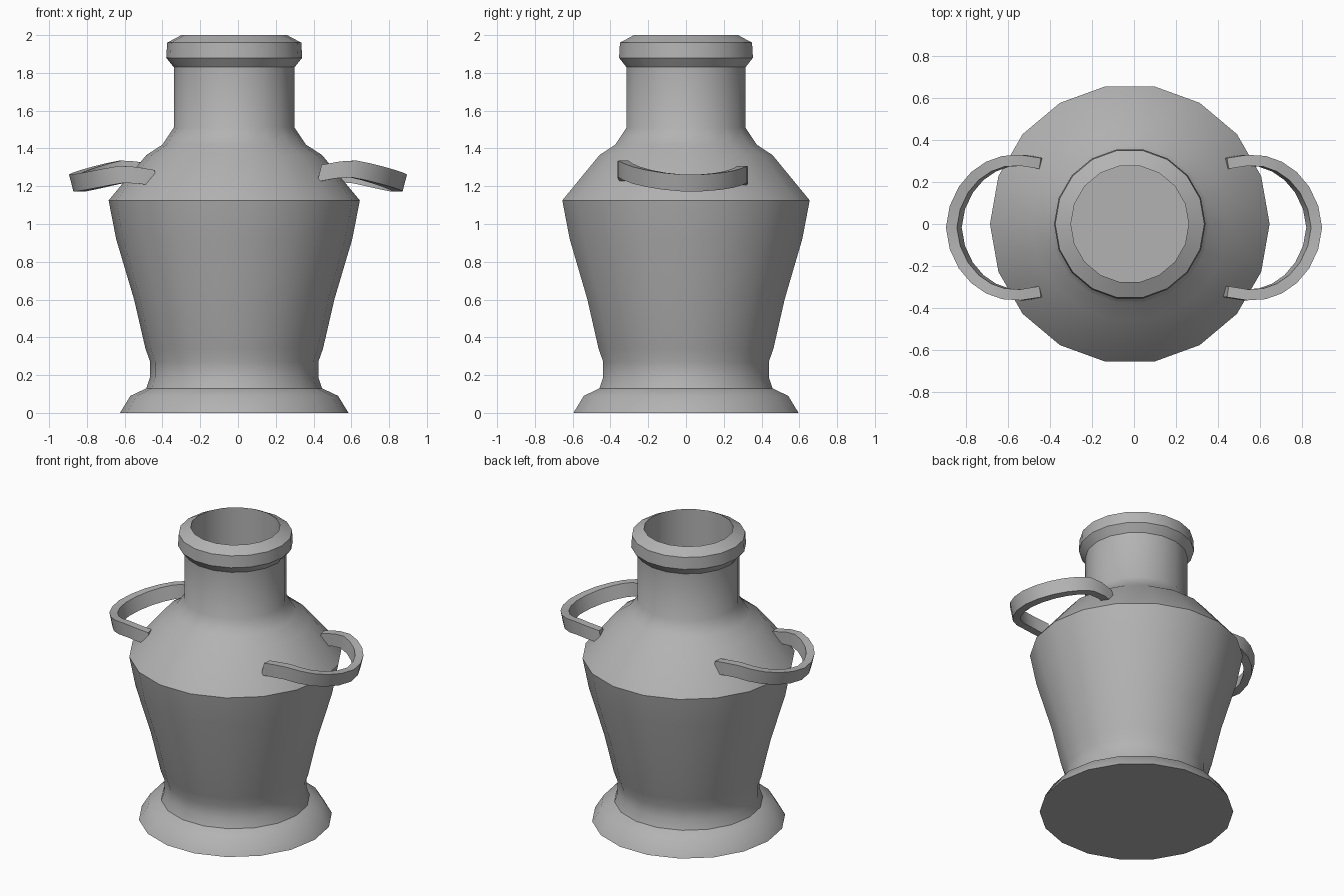
import bpy, bmesh, math
from mathutils import Vector

if "Cube" in bpy.data.objects:
    bpy.data.objects.remove(bpy.data.objects["Cube"])

SIDES = 18
CX = -0.02  # the body axis sits slightly left of the overall centre

# Dark grey finish shared by all parts
grey = bpy.data.materials.new("dark_grey")
grey.diffuse_color = (0.45, 0.45, 0.45, 1)
grey.use_nodes = True
grey.node_tree.nodes["Principled BSDF"].inputs["Base Color"].default_value = grey.diffuse_color


def finish(bm, name):
    bmesh.ops.recalc_face_normals(bm, faces=bm.faces)
    mesh = bpy.data.meshes.new(name)
    bm.to_mesh(mesh)
    bm.free()
    mesh.materials.append(grey)
    obj = bpy.data.objects.new(name, mesh)
    bpy.context.collection.objects.link(obj)
    bpy.ops.object.select_all(action='DESELECT')
    obj.select_set(True)
    bpy.context.view_layer.objects.active = obj
    bpy.ops.object.shade_smooth_by_angle(angle=math.radians(35))
    return obj


def skin(name, rings):
    """Bridge successive vertex loops and cap both ends."""
    bm = bmesh.new()
    loops = [[bm.verts.new(p) for p in ring] for ring in rings]
    n = len(loops[0])
    for a, b in zip(loops, loops[1:]):
        for i in range(n):
            j = (i + 1) % n
            bm.faces.new((a[i], a[j], b[j], b[i]))
    bm.faces.new(loops[0])
    bm.faces.new(loops[-1])
    return finish(bm, name)


def circle(r, z):
    return [(CX + r * math.cos(math.tau * i / SIDES),
             r * math.sin(math.tau * i / SIDES), z) for i in range(SIDES)]


# Vase body: foot, belly, shoulder, neck, lip and the hollow inside the neck
profile = [(0.605, 0), (0.55, 0.09), (0.465, 0.13), (0.445, 0.19),
           (0.445, 0.27), (0.47, 0.34), (0.53, 0.6), (0.625, 0.92),
           (0.665, 1.125), (0.465, 1.365), (0.38, 1.42), (0.32, 1.51),
           (0.32, 1.83), (0.36, 1.88), (0.355, 1.96), (0.28, 2.0),
           (0.28, 1.5)]
skin("vase_body", [circle(r, z) for r, z in profile])

# Handles: flat band swept round a tilted half loop (x, y, z of one half)
half = [(0.435, 0.305, 1.255), (0.53, 0.32, 1.272), (0.61, 0.315, 1.277),
        (0.68, 0.29, 1.263), (0.745, 0.245, 1.247), (0.80, 0.18, 1.233),
        (0.84, 0.095, 1.222)]
path = ([(x, -y, z) for x, y, z in half] + [(0.857, 0, 1.217)] + half[::-1])


def handle(name, side):
    pts = [Vector((side * x, y - 0.017, z - side * 0.045 * y))
           for x, y, z in path]
    up = Vector((side * 0.25, 0, 0.97)) * 0.046
    rings = []
    for i, p in enumerate(pts):
        t = pts[min(i + 1, len(pts) - 1)] - pts[max(i - 1, 0)]
        n = Vector((t.y, -t.x, 0)).normalized() * 0.026
        rings.append([p + n + up, p - n + up, p - n - up, p + n - up])
    return skin(name, rings)


handle("right_handle", 1)
handle("left_handle", -1)
